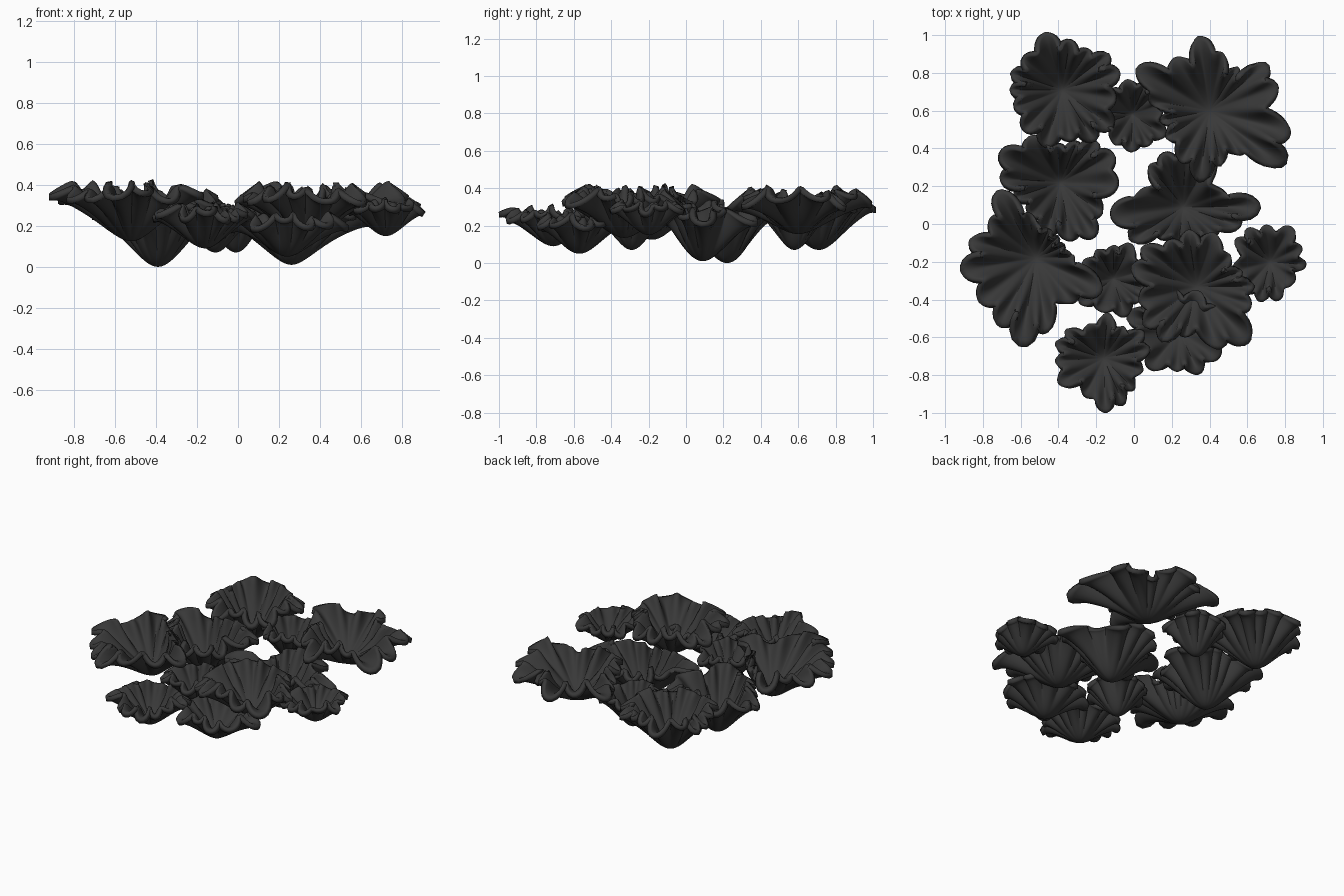
import bpy, bmesh, math, random

if "Cube" in bpy.data.objects:
    bpy.data.objects.remove(bpy.data.objects["Cube"])

random.seed(11)
SEG, RINGS, THICK = 180, 20, 0.03

mat = bpy.data.materials.new("dark_grey")
mat.diffuse_color = (0.04, 0.04, 0.04, 1)
mat.use_nodes = True
mat.node_tree.nodes["Principled BSDF"].inputs["Base Color"].default_value = mat.diffuse_color


def envelope(radii, a):
    """Smooth periodic (Catmull-Rom) outline radius at angle a."""
    n = len(radii)
    u = (a / (2 * math.pi) * n) % n
    i = int(u)
    f = u - i
    p0, p1, p2, p3 = (radii[(i + k) % n] for k in (-1, 0, 1, 2))
    return p1 + 0.5 * f * (p2 - p0 + f * (2*p0 - 5*p1 + 4*p2 - p3 + f * (3*(p1 - p2) + p3 - p0)))


def frilled_cup(name, centre, base, rim, radii, lobes):
    """Shallow bowl whose edge is ruffled into rounded lobes with a rolled lip."""
    mean = sum(radii) / len(radii)
    ph, ph2, ph3 = (random.uniform(0, 6.28) for _ in range(3))
    c = 0.32                                                   # roundness of the bowl bottom
    bm = bmesh.new()

    def point(t, a):
        p = lobes * a + ph + 1.0 * math.sin(3 * a + ph2) + 0.6 * math.sin(2 * a + ph3)
        amp = 0.95 + 0.4 * math.sin(5 * a + ph3)
        w = math.cos(p) * amp
        broad = math.cos(5 * a + ph2 + math.sin(2 * a + ph))
        env = envelope(radii, a)
        r = t * (mean + (env - mean) * t) * (0.95 + (0.12 * w + 0.04 * broad) * t * t)
        ang = a + 0.95 * amp * math.sin(p) / lobes * t ** 4     # pinch the notches
        lip = max(0, (t - 0.86) / 0.14)
        lin = (math.hypot(t, c) - c) / (math.hypot(1, c) - c)
        h = 0.85 * lin + 0.15 * math.sin(math.pi / 2 * t ** 1.6)
        z = base + (rim - base) * h
        z -= mean * (0.11 * w * t ** 3 + 0.07 * broad * t * t) + 0.018 * lip ** 2
        return (centre[0] + r * math.cos(ang), centre[1] + r * math.sin(ang), z)

    tip = bm.verts.new((*centre, base))
    prev = None
    for i in range(1, RINGS + 1):
        ring = [bm.verts.new(point(i / RINGS, 2 * math.pi * j / SEG)) for j in range(SEG)]
        for j in range(SEG):
            k = (j + 1) % SEG
            if prev:
                bm.faces.new((prev[j], ring[j], ring[k], prev[k]))
            else:
                bm.faces.new((tip, ring[j], ring[k]))
        prev = ring
    me = bpy.data.meshes.new(name)
    bm.to_mesh(me)
    bm.free()
    me.materials.append(mat)
    me.shade_smooth()
    ob = bpy.data.objects.new(name, me)
    bpy.context.collection.objects.link(ob)
    # sheet thickness
    sol = ob.modifiers.new("thickness", "SOLIDIFY")
    sol.thickness, sol.offset = THICK, 0
    return ob


# large cups: outline radii every 30 degrees, counter-clockwise from +x
frilled_cup("back_left_cup", (-0.38, 0.71), 0.085, 0.35,
            [.29, .29, .25, .27, .29, .26, .25, .28, .29, .28, .29, .31], 15)
frilled_cup("back_right_cup", (0.40, 0.60), 0.17, 0.37,
            [.36, .39, .24, .38, .30, .44, .24, .26, .31, .33, .26, .48], 16)
frilled_cup("middle_left_cup", (-0.39, 0.22), 0.015, 0.31,
            [.31, .29, .25, .20, .25, .36, .28, .23, .25, .27, .35, .23], 14)
frilled_cup("middle_right_cup", (0.26, 0.09), 0.025, 0.28,
            [.36, .21, .28, .31, .29, .19, .39, .30, .20, .19, .20, .27], 14)
frilled_cup("left_cup", (-0.52, -0.18), 0.14, 0.38,
            [.20, .15, .16, .18, .38, .30, .38, .36, .38, .45, .27, .39], 15)
frilled_cup("right_cup", (0.33, -0.33), 0.15, 0.37,
            [.28, .22, .27, .27, .29, .34, .30, .32, .32, .26, .38, .33], 15)
frilled_cup("front_cup", (-0.16, -0.71), 0.105, 0.28,
            [.22, .24, .19, .21, .20, .24, .24, .26, .20, .29, .22, .21], 14)

# small filler cups: centre, base height, rim height, radius
small = [("back_small_cup", (-0.01, 0.58), .085, .30, .19),
         ("centre_small_cup", (-0.11, -0.29), .085, .28, .175),
         ("right_small_cup", (0.72, -0.20), .165, .31, .185),
         ("front_small_cup", (0.24, -0.57), .065, .24, .24)]
for name, c, base, rim, r in small:
    frilled_cup(name, c, base, rim, [r * random.uniform(.88, 1.12) for _ in range(8)], 11)
